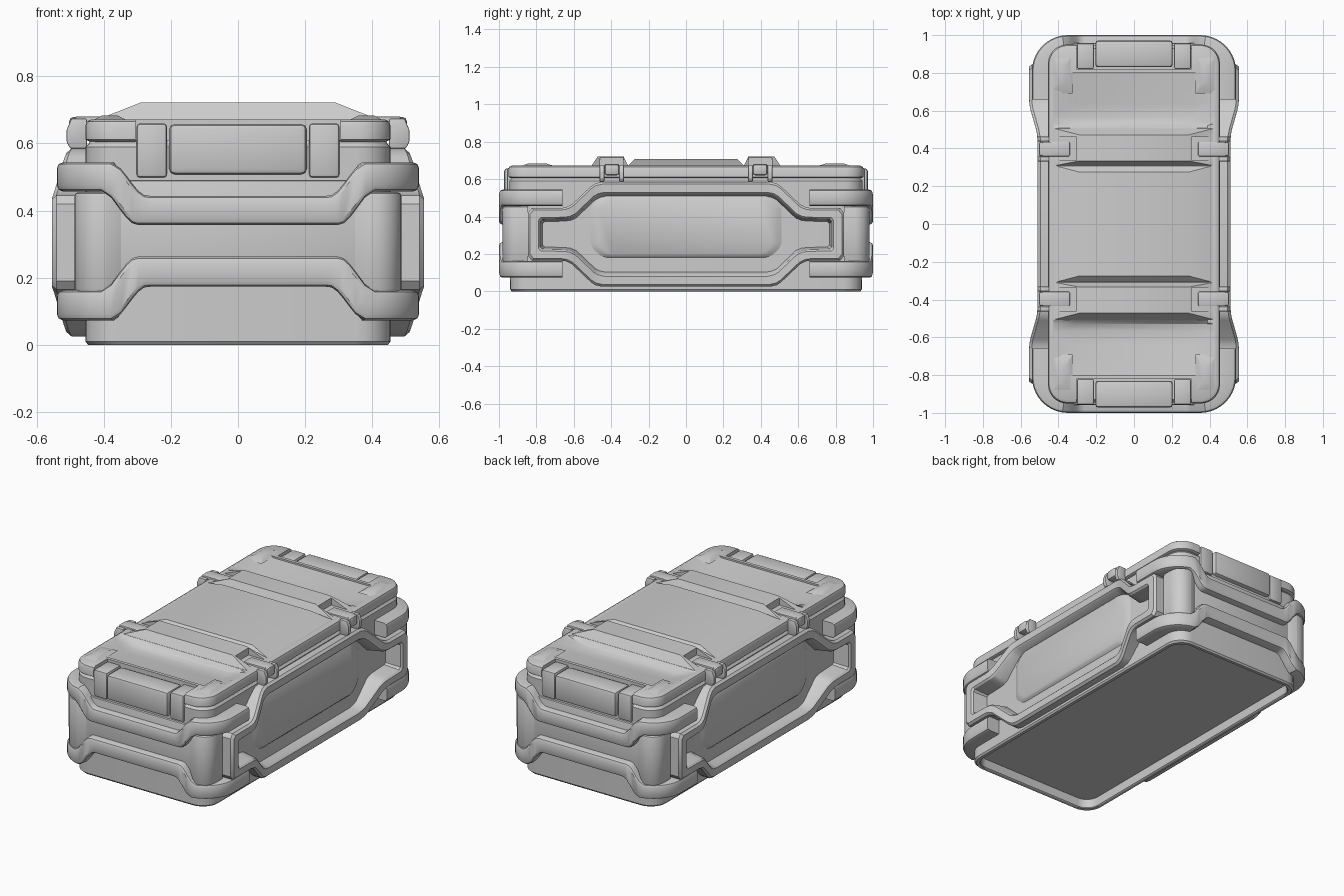
import bpy, bmesh, math

cube = bpy.data.objects.get("Cube")
if cube:
    bpy.data.objects.remove(cube, do_unlink=True)

grey = bpy.data.materials.new("plain_grey")
grey.use_nodes = True
grey.diffuse_color = (0.61, 0.61, 0.61, 1)
grey.node_tree.nodes["Principled BSDF"].inputs["Base Color"].default_value = grey.diffuse_color


def make(name, loops, caps=True, closed=False, bevel=0.0):
    """Skin a list of equal-length point loops into an object."""
    bm = bmesh.new()
    rings = [[bm.verts.new(p) for p in loop] for loop in loops]
    pairs = list(zip(rings, rings[1:])) + ([(rings[-1], rings[0])] if closed else [])
    n = len(rings[0])
    for a, b in pairs:
        for i in range(n):
            j = (i + 1) % n
            bm.faces.new((a[i], a[j], b[j], b[i]))
    if caps and not closed:
        bm.faces.new(rings[0])
        bm.faces.new(rings[-1])
    bmesh.ops.recalc_face_normals(bm, faces=bm.faces)
    if bevel:
        bmesh.ops.bevel(bm, geom=bm.edges[:], offset=bevel, segments=2, profile=0.5, affect='EDGES')
    mesh = bpy.data.meshes.new(name)
    bm.to_mesh(mesh)
    bm.free()
    mesh.materials.append(grey)
    obj = bpy.data.objects.new(name, mesh)
    bpy.context.collection.objects.link(obj)
    return obj


def rect(x0, x1, y0, y1, z):
    return [(x0, y0, z), (x1, y0, z), (x1, y1, z), (x0, y1, z)]


def box(name, xs, ys, zs, bevel=0.0):
    return make(name, [rect(*xs, *ys, z) for z in zs], bevel=bevel)


def frustum(name, base, top, z0, z1):
    return make(name, [rect(*base, z0), rect(*top, z1)])


def span(s, a, b):
    return tuple(sorted((s * a, s * b)))


def rounded(hx, hy, r, z, steps=8):
    pts = []
    for k, (sx, sy) in enumerate([(1, 1), (-1, 1), (-1, -1), (1, -1)]):
        for i in range(steps + 1):
            a = math.pi / 2 * (k + i / steps)
            pts.append((sx * (hx - r) + r * math.cos(a), sy * (hy - r) + r * math.sin(a), z))
    return pts


def cut(obj, cutter):
    mod = obj.modifiers.new("cut", 'BOOLEAN')
    mod.operation, mod.object, mod.solver = 'DIFFERENCE', cutter, 'EXACT'
    bpy.context.view_layer.objects.active = obj
    bpy.ops.object.modifier_apply(modifier=mod.name)
    bpy.data.objects.remove(cutter, do_unlink=True)


def smooth(a, b, v):
    t = min(1, max(0, (v - a) / (b - a)))
    return t * t * (3 - 2 * t)


def corner_path(ox, oy, r, x0, y0, steps=10):
    """Plan path with normals: along the end, round one corner, along the side."""
    path = [(x0 + (ox - r - x0) * i / 20, oy, 0, 1) for i in range(20)]
    for i in range(steps + 1):
        a = math.pi / 2 * (1 - i / steps)
        c, s = math.cos(a), math.sin(a)
        path.append((ox - r + r * c, oy - r + r * s, c, s))
    return path + [(ox, y0, 1, 0)]


def sweep(name, path, sy, depth, c, zrange):
    loops = []
    for x, y, nx, ny in path:
        z0, z1 = zrange(abs(x))
        section = [(-depth, z0), (-c, z0), (-c * .3, z0 + c * .3), (0, z0 + c),
                   (0, z1 - c), (-c * .3, z1 - c * .3), (-c, z1), (-depth, z1)]
        loops.append([(x + d * nx, sy * (y + d * ny), z) for d, z in section])
    return make(name, loops)


# Tub with a deep recess underneath
make("tub", [rounded(.42, .905, .08, .055), rounded(.424, .909, .08, .004), rounded(.43, .915, .09, 0),
             rounded(.447, .932, .1, 0), rounded(.455, .94, .1, .01), rounded(.455, .945, .1, .59),
             rounded(.445, .935, .09, .6), rounded(.44, .93, .09, .61)])

# Lid, with latch notches and tilted end basins cut in
lid = make("lid", [rounded(.44, .935, .09, .605), rounded(.455, .95, .1, .612), rounded(.455, .95, .1, .652),
                   rounded(.45, .945, .1, .665), rounded(.437, .932, .09, .672)])


def basin(s, x, deep):
    floor = [(.508, .67), (.53, .643), (.565, .632), (.64, .64), (.8, .662)]
    return [(x, s * y, .673 - (.673 - z) * deep) for y, z in floor] + [(x, s * .8, .7), (x, s * .485, .7)]


for s in (-1, 1):
    cut(lid, box("notch_cutter", (-.305, .305), span(s, .82, 1.1), (.5, .8)))
    cut(lid, make("basin_cutter", [basin(s, x, d) for x, d in ((-.43, 0), (-.31, 1), (.31, 1), (.43, 0))]))

# Raised middle panel of the lid
frustum("lid_middle_panel", (-.43, .43, -.312, .312), (-.29, .29, -.275, .275), .668, .707)

bumper = corner_path(.54, 1, .19, 0, .66)
bumper = [(-x, y, -nx, ny) for x, y, nx, ny in reversed(bumper[1:])] + bumper
# Corner columns start with a slope out of the end panel
column = [(.34, .953, 0, 1)] + corner_path(.487, .98, .08, .395, .845)


def away(x):
    return .1 * (1 - smooth(.27, .38, x))


def near(x):
    return .1 * (1 - smooth(.3, .41, x))


# Hook outline of the clasp arms
hook = [(.45, .585), (.5, .585), (.511, .605), (.511, .64), (.497, .674), (.45, .674)]

for s, end in ((-1, "front"), (1, "back")):
    # Bumpers wrapping round the end
    sweep(end + "_upper_bumper", bumper, s, .09, .018, lambda x: (.457 - near(x), .544 - away(x)))
    sweep(end + "_lower_bumper", bumper, s, .09, .018, lambda x: (.073 + away(x), .163 + near(x)))
    box(end + "_end_panel", (-.37, .37), span(s, .85, .957), (.18, .49), .006)

    # Latch between two cheeks
    box(end + "_latch", (-.205, .205), span(s, .83, .972), (.508, .658), .016)

    # Ridge across the lid
    y0, y1 = span(s, .307, .508)
    t0, t1 = span(s, .334, .472)
    ridge = frustum(end + "_lid_ridge", (-.43, .43, y0, y1), (-.29, .29, t0, t1), .667, .722)

    for m, side in ((-1, "right"), (1, "left")):
        tag = end + "_" + side
        cut(ridge, box("pocket_cutter", span(m, .305, .5), span(s, .335, .46), (.673, .8)))
        box(tag + "_latch_cheek", span(m, .212, .302), span(s, .82, .957), (.498, .66), .01)
        sweep(tag + "_corner_column", [(m * x, y, m * nx, ny) for x, y, nx, ny in column],
              s, .09, .012, lambda x: (.155, .455))
        # Clasp: strap, hooked tip and two arms
        box(tag + "_clasp_strap", span(m, .34, .485), span(s, .358, .435), (.655, .681), .006)
        box(tag + "_clasp_tip", span(m, .45, .503), span(s, .358, .435), (.62, .679), .012)
        for k, a in enumerate((.332, .437)):
            make(f"{tag}_clasp_arm_{k + 1}", [[(m * x, s * y, z) for x, z in hook] for y in (a, a + .025)],
                 bevel=.004)
        # Low pad on the lid corner
        a0, a1 = span(m, .325, .437)
        b0, b1 = span(m, .36, .405)
        c0, c1 = span(s, .69, .9)
        d0, d1 = span(s, .75, .84)
        frustum(tag + "_lid_pad", (a0, a1, c0, c1), (b0, b1, d0, d1), .666, .684)


def quad_mirror(quarter):
    """Complete a (y, z) quarter outline into a closed loop."""
    half = quarter + [(-y, z) for y, z in reversed(quarter)]
    return half + [(y, -z) for y, z in reversed(half)]


outer = quad_mirror([(.845, .115), (.825, .14), (.67, .14), (.64, .145), (.61, .16),
                     (.51, .255), (.485, .272), (.45, .28)])
inner = quad_mirror([(.78, .068), (.768, .08), (.65, .083), (.62, .087), (.59, .1),
                     (.49, .195), (.465, .208), (.43, .215)])


def frame_loop(m, t, inset=None):
    loop = []
    for (ya, za), (yb, zb) in zip(outer, inner):
        y, z = ya + (yb - ya) * t, za + (zb - za) * t
        x = .44 if inset is None else .51 + .045 * smooth(.44, .66, abs(y)) - inset
        loop.append((m * x, y, .305 + z))
    return loop


plate = quad_mirror([(.49, .09), (.475, .12), (.44, .15), (.41, .16)])
for m, side in ((-1, "right"), (1, "left")):
    # Bulging side frame around the recess
    make(side + "_side_frame", [frame_loop(m, 0), frame_loop(m, 0, .014), frame_loop(m, .18, 0),
                                frame_loop(m, .85, 0), frame_loop(m, 1, .01), frame_loop(m, 1.25)],
         closed=True)
    # Soft raised plate in the recess
    make(side + "_side_plate", [[(m * x, y * k, .348 + z * k) for y, z in plate]
                                for x, k in ((.45, 1.06), (.465, 1), (.473, .94))])

# Smooth shading with sharp creases kept
for obj in bpy.context.scene.objects:
    obj.select_set(obj.type == 'MESH' and grey.name in obj.data.materials)
    if obj.select_get():
        bpy.context.view_layer.objects.active = obj
bpy.ops.object.shade_smooth_by_angle(angle=math.radians(30))
